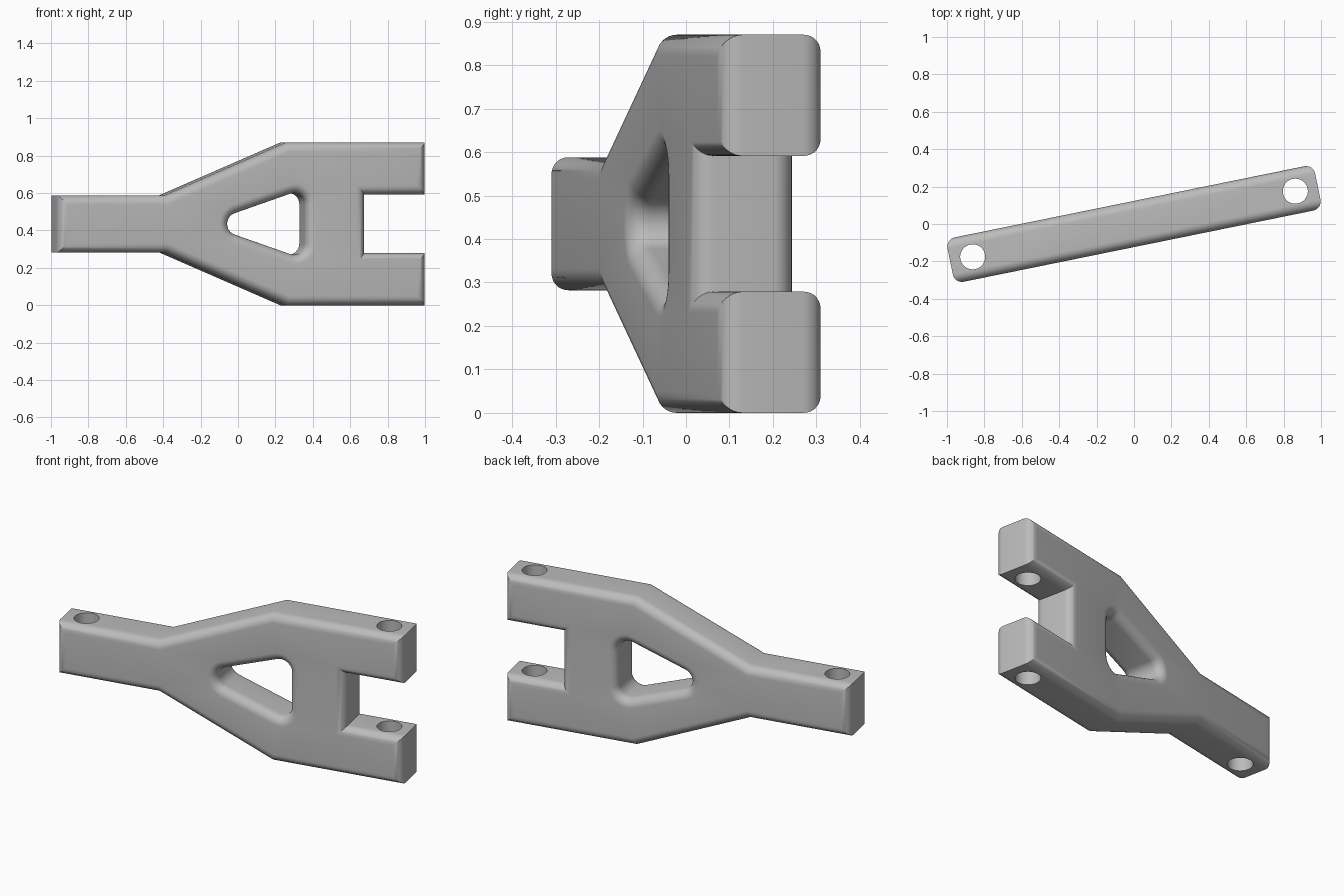
import bpy, bmesh, math
from mathutils import Vector

if "Cube" in bpy.data.objects:
    bpy.data.objects.remove(bpy.data.objects["Cube"])

MID = 0.435             # height of the symmetry line
HALF_T = 0.121          # half thickness of the plate
R = 0.05                # rounding of the front and back rims
STEPS = 8
ANGLE = math.radians(11.5)

steel = bpy.data.materials.new("grey")
steel.diffuse_color = (0.5, 0.5, 0.5, 1)
steel.use_nodes = True
steel.node_tree.nodes["Principled BSDF"].inputs["Base Color"].default_value = steel.diffuse_color


def inset(loop, d):
    """Move a closed loop to its left by d with mitred corners."""
    out = []
    for i, p in enumerate(loop):
        a = (p - loop[i - 1]).normalized()
        b = (loop[(i + 1) % len(loop)] - p).normalized()
        na, nb = Vector((-a.y, a.x)), Vector((-b.y, b.x))
        out.append(p + (na + nb) * d / (1 + na.dot(nb)))
    return out


def arc(cx, cz, r, start, end, n=10):
    return [Vector((cx + r * math.cos(math.radians(start + (end - start) * i / n)),
                    cz + r * math.sin(math.radians(start + (end - start) * i / n))))
            for i in range(n + 1)]


# Outer outline: lower half, then mirrored (counter-clockwise)
lower = [(-1.003, -0.153), (-0.415, -0.153), (0.245, -MID),
         (1.003, -MID), (1.003, -0.156), (0.672, -0.156)]
outline = [Vector((x, MID + z)) for x, z in lower]
outline += [Vector((x, MID - z)) for x, z in reversed(lower)]

# Rounded triangular window (clockwise)
tilt = math.degrees(math.asin(0.105 / math.hypot(0.305, 0.105)))
window = arc(-0.015, MID, 0.06, 270 - tilt, 90 + tilt)
window += arc(0.29, MID + 0.105, 0.06, 90 + tilt, 0)
window += arc(0.29, MID - 0.105, 0.06, 0, -90 - tilt)

# Rim profile: (inset, depth) from the front face to the back face
half = [(R * (1 - math.sin(t)), -HALF_T + R * (1 - math.cos(t)))
        for t in (math.pi / 2 * i / STEPS for i in range(STEPS + 1))]
profile = half + [(d, -y) for d, y in reversed(half)]

bm = bmesh.new()
cap_edges = {0: [], len(profile) - 1: []}
for loop in (outline, window):
    rings = [[bm.verts.new((p.x, y, p.y)) for p in inset(loop, d)] for d, y in profile]
    n = len(loop)
    for a, b in zip(rings, rings[1:]):
        for i in range(n):
            j = (i + 1) % n
            bm.faces.new((a[i], a[j], b[j], b[i]))
    for k in cap_edges:
        cap_edges[k] += [bm.edges.get((rings[k][i], rings[k][(i + 1) % n])) for i in range(n)]
# Flat front and back faces around the window
for k, edges in cap_edges.items():
    bmesh.ops.triangle_fill(bm, use_beauty=True, edges=edges,
                            normal=(0, -1 if k == 0 else 1, 0))
bmesh.ops.recalc_face_normals(bm, faces=bm.faces)
mesh = bpy.data.meshes.new("forked_arm")
bm.to_mesh(mesh)
bm.free()
mesh.materials.append(steel)
arm = bpy.data.objects.new("forked_arm", mesh)
bpy.context.collection.objects.link(arm)

# Vertical pin holes at both ends
for side in (-1, 1):
    bpy.ops.mesh.primitive_cylinder_add(vertices=48, radius=0.067, depth=1.4,
                                        location=(0.88 * side, 0, MID))
    pin = bpy.context.object
    pin.name = "pin_hole_cutter"
    pin.data.materials.append(steel)
    pin.hide_render = True
    bpy.context.view_layer.objects.active = arm
    cut = arm.modifiers.new("pin_hole", 'BOOLEAN')
    cut.operation = 'DIFFERENCE'
    cut.solver = 'EXACT'
    cut.object = pin
    bpy.ops.object.modifier_apply(modifier=cut.name)
    bpy.data.objects.remove(pin)

# Smooth rims, crisp corners, then swing the arm into its angled pose
bpy.ops.object.select_all(action='DESELECT')
arm.select_set(True)
bpy.context.view_layer.objects.active = arm
bpy.ops.object.shade_smooth_by_angle(angle=math.radians(25))
arm.rotation_euler.z = ANGLE
